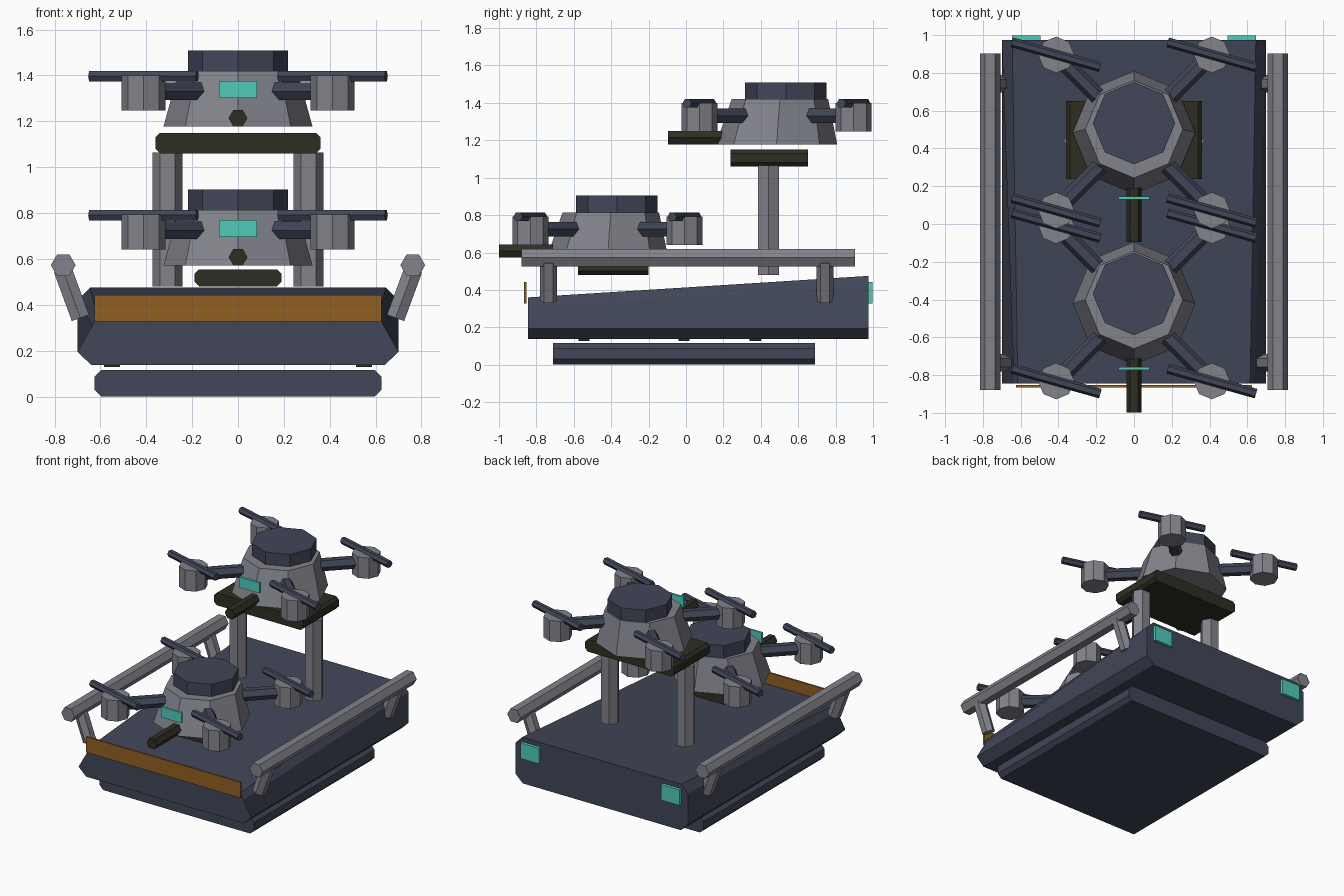
import bpy, math
from mathutils import Vector

if "Cube" in bpy.data.objects:
    bpy.data.objects.remove(bpy.data.objects["Cube"])


def material(name, rgb):
    m = bpy.data.materials.new(name)
    m.diffuse_color = (*rgb, 1)
    m.use_nodes = True
    m.node_tree.nodes["Principled BSDF"].inputs["Base Color"].default_value = m.diffuse_color
    return m


NAVY = material("navy", (0.053, 0.062, 0.098))
GREY = material("grey", (0.225, 0.225, 0.26))
OLIVE = material("dark_olive", (0.028, 0.027, 0.016))
ORANGE = material("burnt_orange", (0.28, 0.115, 0.015))
TEAL = material("teal", (0.08, 0.60, 0.50))


def loft(name, rings, mat):
    """Closed solid through rings of equal point count, with flat end caps."""
    n = len(rings[0])
    verts = [p for r in rings for p in r]
    faces = [list(range(n))[::-1], [(len(rings) - 1) * n + i for i in range(n)]]
    for k in range(len(rings) - 1):
        for i in range(n):
            j = (i + 1) % n
            faces.append([k * n + i, k * n + j, (k + 1) * n + j, (k + 1) * n + i])
    me = bpy.data.meshes.new(name)
    me.from_pydata(verts, [], faces)
    ob = bpy.data.objects.new(name, me)
    bpy.context.collection.objects.link(ob)
    me.materials.append(mat)
    # make the normals point outwards
    import bmesh
    bm = bmesh.new()
    bm.from_mesh(me)
    bmesh.ops.recalc_face_normals(bm, faces=bm.faces)
    bm.to_mesh(me)
    bm.free()
    return ob


def box(name, x, y, z, mat):
    ring = lambda h: [(x[0], y[0], h), (x[1], y[0], h), (x[1], y[1], h), (x[0], y[1], h)]
    return loft(name, [ring(z[0]), ring(z[1])], mat)


def slab(name, hx, y, z, c, mat):
    """Slab running along y with chamfered long edges."""
    half = [(hx - c, z[0]), (hx, z[0] + c), (hx, z[1] - c), (hx - c, z[1])]
    prof = half + [(-a, b) for a, b in reversed(half)]
    return loft(name, [[(a, s, b) for a, b in prof] for s in y], mat)


def rod(name, a, b, r, side, mat, n=6):
    """Straight n-sided bar from a to b; one corner points along side."""
    a, b, side = Vector(a), Vector(b), Vector(side)
    d = (b - a).normalized()
    u = (side - d * side.dot(d)).normalized()
    v = d.cross(u)
    t = [2 * math.pi * i / n for i in range(n)]
    return loft(name, [[p + (u * math.cos(q) + v * math.sin(q)) * r for q in t]
                       for p in (a, b)], mat)


def octagon(y, z, r):
    return [(r * math.cos(i * math.pi / 4), y + r * math.sin(i * math.pi / 4), z)
            for i in range(8)]


# Lower skid and wedge-shaped hull
slab("lower_skid", 0.625, (-0.71, 0.69), (0.0, 0.117), 0.03, NAVY)


def hull_section(y, half):
    return [(a, y, b) for a, b in half + [(-a, b) for a, b in reversed(half)]]


loft("hull", [
    hull_section(-0.845, [(0.64, 0.138), (0.70, 0.195), (0.635, 0.31), (0.615, 0.36)]),
    hull_section(0.975, [(0.64, 0.138), (0.70, 0.195), (0.70, 0.42), (0.645, 0.475)]),
], NAVY)

# Front board, tail lamps and small under-hull spacers
box("front_board", (-0.625, 0.625), (-0.866, -0.853), (0.328, 0.442), ORANGE)
for s in (-1, 1):
    box("tail_lamp", sorted((s * 0.495, s * 0.645)), (0.97, 0.997), (0.328, 0.442), TEAL)
    for y in (-0.545, -0.01, 0.37):
        box("spacer", (s * 0.55 - 0.035, s * 0.55 + 0.035), (y - 0.03, y + 0.03),
            (0.128, 0.15), OLIVE)

    # Side rails on slanted posts
    rod("side_rail", (s * 0.762, -0.88, 0.573), (s * 0.762, 0.903, 0.573), 0.054,
        (1, 0, 0), GREY)
    for y in (-0.735, 0.743):
        rod("rail_post", (s * 0.687, y, 0.343), (s * 0.765, y, 0.555), 0.046,
            (0, 1, 0), GREY)

    # Masts carrying the raised pad
    rod("mast", (s * 0.307, 0.44, 0.48), (s * 0.307, 0.44, 1.065), 0.065, (1, 0, 0), GREY)

slab("raised_pad", 0.36, (0.238, 0.652), (1.06, 1.15), 0.02, OLIVE)
slab("deck_pad", 0.19, (-0.577, -0.2), (0.48, 0.555), 0.02, OLIVE)


def drone(cy, cz):
    """Four-rotor drone; cz is the underside of its body."""
    loft("drone_body", [octagon(cy, cz, 0.325), octagon(cy + 0.018, cz + 0.243, 0.258)], GREY)
    loft("drone_cap", [octagon(cy + 0.05, cz + 0.235, 0.218),
                       octagon(cy + 0.05, cz + 0.333, 0.218)], NAVY)
    box("drone_eye", (-0.083, 0.083), (cy - 0.354, cy - 0.338), (cz + 0.124, cz + 0.2), TEAL)
    rod("drone_barrel", (0, cy - 0.579, cz + 0.037), (0, cy - 0.2, cz + 0.037), 0.041,
        (1, 0, 0), OLIVE)
    for sx in (-1, 1):
        for sy in (-1, 1):
            x, y = sx * 0.412, cy + sy * 0.412
            rod("drone_arm", (sx * 0.14, cy + sy * 0.14, cz + 0.154),
                (x, y, cz + 0.154), 0.044, (sx, -sy, 0), NAVY)
            rod("rotor_pod", (x, y, cz + 0.07), (x, y, cz + 0.222), 0.096,
                (1, 0, 0), GREY, 8)
            dx, dy = 0.234, -0.066
            rod("rotor_blade", (x - dx, y - dy, cz + 0.22), (x + dx, y + dy, cz + 0.22),
                0.026, (-dy, dx, 0), NAVY)


drone(-0.42, 0.571)
drone(0.484, 1.177)
